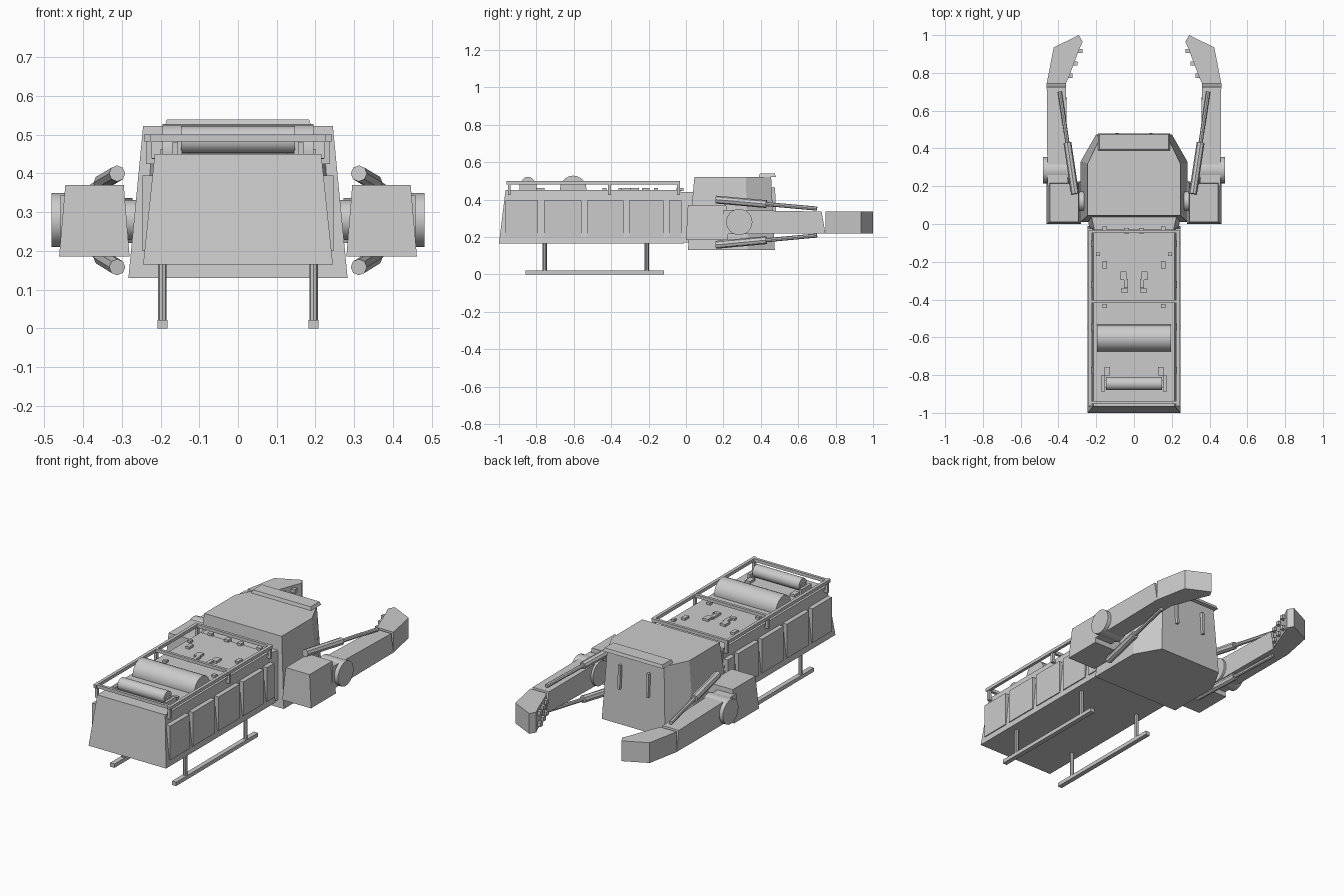
import bpy, bmesh
from mathutils import Vector

old = bpy.data.objects.get("Cube")
if old:
    bpy.data.objects.remove(old, do_unlink=True)

GREY = (0.6, 0.6, 0.6, 1)
mat = bpy.data.materials.new("light_grey")
mat.use_nodes = True
mat.diffuse_color = GREY
mat.node_tree.nodes["Principled BSDF"].inputs["Base Color"].default_value = GREY


def finish(name, bm):
    bmesh.ops.recalc_face_normals(bm, faces=bm.faces)
    mesh = bpy.data.meshes.new(name)
    bm.to_mesh(mesh)
    bm.free()
    mesh.materials.append(mat)
    ob = bpy.data.objects.new(name, mesh)
    bpy.context.collection.objects.link(ob)
    return ob


def loft(name, ring_a, ring_b):
    """Closed solid between two matching rings of points."""
    bm = bmesh.new()
    a = [bm.verts.new(p) for p in ring_a]
    b = [bm.verts.new(p) for p in ring_b]
    n = len(a)
    bm.faces.new(a)
    bm.faces.new(b)
    for i in range(n):
        j = (i + 1) % n
        bm.faces.new((a[i], a[j], b[j], b[i]))
    return finish(name, bm)


def rect(x0, x1, y0, y1, z):
    return [(x0, y0, z), (x1, y0, z), (x1, y1, z), (x0, y1, z)]


def box(name, x0, x1, y0, y1, z0, z1):
    return loft(name, rect(x0, x1, y0, y1, z0), rect(x0, x1, y0, y1, z1))


def block(name, x, y, z, sx, sy, sz):
    return box(name, x - sx / 2, x + sx / 2, y - sy / 2, y + sy / 2, z, z + sz)


def rod(name, p, q, r, sides=8, smooth=False):
    p, q = Vector(p), Vector(q)
    bm = bmesh.new()
    bmesh.ops.create_cone(bm, cap_ends=True, segments=sides, radius1=r,
                          radius2=r, depth=(q - p).length)
    turn = (q - p).to_track_quat('Z', 'Y').to_matrix()
    bmesh.ops.rotate(bm, matrix=turn, verts=bm.verts)
    bmesh.ops.translate(bm, vec=(p + q) / 2, verts=bm.verts)
    ob = finish(name, bm)
    if smooth:
        bpy.ops.object.select_all(action='DESELECT')
        ob.select_set(True)
        bpy.context.view_layer.objects.active = ob
        bpy.ops.object.shade_smooth_by_angle()
    return ob


# Cargo hull and neck
loft("cargo_hull", rect(-.245, .245, -1, -.01, .165),
     rect(-.215, .215, -.965, -.03, .45))
loft("neck", [(-.235, -.03, .17), (.235, -.03, .17), (.21, -.03, .44), (-.21, -.03, .44)],
     [(-.25, .06, .17), (.25, .06, .17), (.23, .06, .44), (-.23, .06, .44)])

# Cab with chamfered far corners
def cab_ring(w, y0, y1, nose, y2, z):
    return [(-w, y0, z), (w, y0, z), (w, y1, z), (nose, y2, z), (-nose, y2, z), (-w, y1, z)]

loft("cab", cab_ring(.283, .01, .33, .2, .475, .13),
     cab_ring(.245, .045, .32, .18, .455, .522))
loft("visor", rect(-.19, .19, .39, .48, .522), rect(-.183, .183, .395, .475, .54))

# Rollers on the deck
rod("large_roller", (-.195, -.603, .457), (.195, -.603, .457), .071, 20, True)
rod("small_roller", (-.147, -.845, .487), (.147, -.845, .487), .035, 16, True)

# Roof rack crossbars
for y in (-.945, -.41, -.04):
    box("rack_crossbar", -.24, .24, y - .008, y + .008, .482, .5)

# Raised deck fittings: x, y, width, length
fittings = [(.04, -.035, .025, .03), (.155, -.025, .025, .025), (.19, -.16, .02, .02),
            (.155, -.215, .022, .04), (.055, -.275, .032, .045), (.042, -.315, .02, .05),
            (.05, -.352, .035, .02), (.155, -.435, .022, .022), (.142, -.78, .03, .045)]

for s in (-1, 1):
    side = "right" if s < 0 else "left"

    for x, y, w, d in fittings:
        block(side + "_deck_fitting", s * x, y, .445, w, d, .018)
    block(side + "_roller_bracket", s * .163, -.845, .445, .016, .09, .035)
    block(side + "_roller_end_plate", s * .15, -.845, .445, .012, .04, .045)

    # Hull side panels, upright against the sloping wall
    for y0, y1 in ((-.965, -.79), (-.76, -.56), (-.53, -.335), (-.305, -.12), (-.09, -.025)):
        box(side + "_side_panel", s * .2, s * .247, y0, y1, .2, .395)

    # Rack rail and posts
    box(side + "_rack_rail", s * .225, s * .243, -.96, -.035, .482, .5)
    for y in (-.945, -.41, -.04):
        block(side + "_rack_post", s * .23, y, .425, .016, .016, .06)
        block(side + "_rack_foot", s * .217, y, .425, .03, .016, .014)

    # Landing skid
    block(side + "_skid", s * .195, -.487, 0, .027, .74, .022)
    for y in (-.755, -.21):
        rod(side + "_skid_leg", (s * .195, y, .015), (s * .195, y, .2), .011)

    # Slim bars on the cab face
    loft(side + "_face_bar", rect(s * .083, s * .097, .45, .481, .33),
         rect(s * .083, s * .097, .45, .476, .465))

    # Shoulder housing, axle and elbow disc
    loft(side + "_shoulder", rect(s * .28, s * .462, 0, .225, .185),
         rect(s * .295, s * .446, .01, .215, .37))
    rod(side + "_axle", (s * .24, .12, .28), (s * .35, .12, .28), .052, 16, True)
    rod(side + "_elbow", (s * .34, .285, .28), (s * .482, .285, .28), .07, 24, True)

    # Forearm
    def arm_ring(x0, x1, y_low, y_high, z0, z1):
        return [(s * x0, y_low, z0), (s * x1, y_low, z0), (s * x1, y_high, z1), (s * x0, y_high, z1)]
    loft(side + "_forearm", arm_ring(.35, .458, .2, .2, .215, .345),
         arm_ring(.36, .462, .745, .725, .22, .336))

    # Claw with teeth
    outline = [(.36, .745), (.462, .745), (.425, .935), (.292, 1), (.272, .965),
               (.29, .925), (.342, .785)]
    loft(side + "_claw", [(s * x, y, .22) for x, y in outline],
         [(s * x, y, .336) for x, y in outline])
    for i in range(3):
        x, y = .287 + .026 * i, .915 - .065 * i
        for z in (.235, .3):
            block(side + "_claw_tooth", s * x, y, z, .028, .022, .022)

    # Pistons above and below the forearm
    for tag, z0, z1 in (("upper", .4, .352), ("lower", .158, .208)):
        a, b = Vector((s * .312, .16, z0)), Vector((s * .393, .7, z1))
        rod(f"{side}_{tag}_piston_sleeve", a, a.lerp(b, .5), .021)
        rod(f"{side}_{tag}_piston_rod", a.lerp(b, .4), b, .011)
